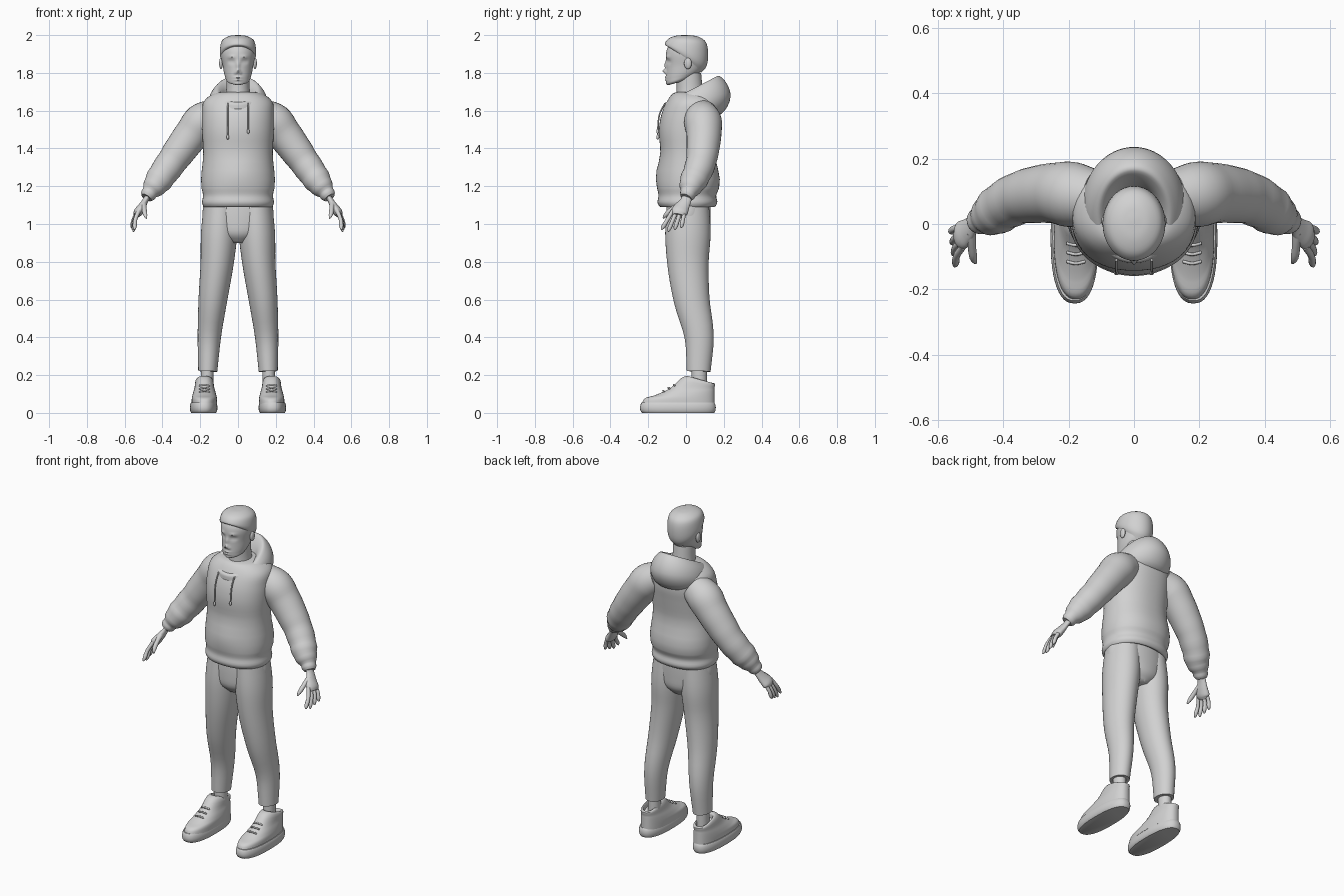
import bpy, bmesh, math
from mathutils import Vector, Matrix

cube = bpy.data.objects.get("Cube")
if cube:
    bpy.data.objects.remove(cube, do_unlink=True)

# One clay grey for the whole figure
grey = bpy.data.materials.new("light_grey")
grey.use_nodes = True
colour = (.64, .64, .64, 1)
grey.diffuse_color = colour
for node in grey.node_tree.nodes:
    if node.type == 'BSDF_PRINCIPLED':
        node.inputs["Base Color"].default_value = colour


def finish(name, bm):
    """Turn the bmesh into a smooth-shaded object."""
    bmesh.ops.recalc_face_normals(bm, faces=bm.faces[:])
    mesh = bpy.data.meshes.new(name)
    bm.to_mesh(mesh)
    bm.free()
    mesh.materials.append(grey)
    obj = bpy.data.objects.new(name, mesh)
    bpy.context.collection.objects.link(obj)
    bpy.ops.object.select_all(action='DESELECT')
    obj.select_set(True)
    bpy.context.view_layer.objects.active = obj
    bpy.ops.object.shade_smooth_by_angle(angle=math.radians(50))


def refine(rings, steps):
    """Smooth curve through the rings, without overshoot on short spans."""
    points = [Vector(ring) for ring in rings]
    spans = [(b - a).length for a, b in zip(points, points[1:])]
    slopes = [(b - a) / span for a, b, span in zip(points, points[1:], spans)]
    tangents = [slopes[0]]
    for before, after, near, far in zip(slopes, slopes[1:], spans, spans[1:]):
        tangents.append((before * far + after * near) / (near + far))
    tangents.append(slopes[-1])
    result = []
    for i, span in enumerate(spans):
        for step in range(steps):
            t = step / steps
            u = 1 - t
            result.append(points[i] * (u * u * (1 + 2 * t))
                          + points[i + 1] * (t * t * (3 - 2 * t))
                          + tangents[i] * (span * t * u * u)
                          - tangents[i + 1] * (span * t * t * u))
    return result + [points[-1]]


def skin(name, loops, bumps=()):
    """Join loops of points into a capped surface; bumps push its front outward on both sides."""
    bm = bmesh.new()
    rows = [[bm.verts.new(point) for point in loop] for loop in loops]
    for low, high in zip(rows, rows[1:]):
        for i in range(len(low)):
            bm.faces.new((low[i - 1], low[i], high[i], high[i - 1]))
    bm.faces.new(rows[0])
    bm.faces.new(rows[-1])
    for vert in bm.verts:
        x, y, z = vert.co
        if y < 0:
            for across, height, wide, tall, push in bumps:
                away = ((abs(x) - across) / wide) ** 2 + ((z - height) / tall) ** 2
                vert.co.y -= push * math.exp(-away)
    finish(name, bm)


def power(value, exponent):
    return math.copysign(abs(value) ** exponent, value)


def stack(name, rings, sides=48, boxy=1, steps=4, x=0, bumps=()):
    """Rings of half width, front y, back y, front z and, where tilted, back z."""
    rings = [ring if len(ring) == 5 else (*ring, ring[-1]) for ring in rings]
    loops = []
    for width, front, back, front_z, back_z in refine(rings, steps):
        loop = []
        for i in range(sides):
            angle = math.tau * i / sides
            t = (1 - power(math.cos(angle), boxy)) / 2
            loop.append((x + width * power(math.sin(angle), boxy),
                         front + (back - front) * t,
                         front_z + (back_z - front_z) * t))
        loops.append(loop)
    skin(name, loops, bumps)


def tube(name, rings, side=1, sides=24, flat=1, folds=0):
    """Limb through rings of x, y, z, radius; folds ripple it towards its end."""
    rings = refine(rings, 4)
    centres = [Vector((ring[0] * side, ring[1], ring[2])) for ring in rings]
    last = len(rings) - 1
    loops = []
    for i, centre in enumerate(centres):
        along = (centres[min(i + 1, last)] - centres[max(i - 1, 0)]).normalized()
        across = Vector((0, 1, 0))
        across = (across - along * across.dot(along)).normalized()
        through = along.cross(across) * flat
        radius = rings[i][3] * (1 + folds * math.sin(i * 1.5) * (i / last) ** 3)
        angles = [math.tau * j / sides for j in range(sides)]
        loops.append([centre + (across * math.cos(angle) + through * math.sin(angle)) * radius
                      for angle in angles])
    skin(name, loops)


def blob(name, location, size):
    bm = bmesh.new()
    bmesh.ops.create_uvsphere(bm, u_segments=20, v_segments=12, radius=1,
                              matrix=Matrix.LocRotScale(Vector(location), None, Vector(size)))
    finish(name, bm)


# Face: nose, nostrils, lips, chin, eye sockets, eyelids and brows
nose = [(0, 1.84, .01, .02, .01), (0, 1.81, .01, .01, .02), (.013, 1.8, .007, .007, .008)]
mouth = [(0, 1.776, .02, .005, .007), (0, 1.762, .02, .005, .006), (0, 1.74, .02, .01, .004)]
eyes = [(.035, 1.86, .016, .01, -.012), (.035, 1.86, .01, .006, .006), (.035, 1.885, .02, .007, .006)]

# Head, hair and neck
stack("head", [(.02, -.09, -.04, 1.735, 1.75), (.05, -.1, 0, 1.74, 1.76),
               (.07, -.106, .07, 1.77, 1.8), (.08, -.104, .1, 1.83, 1.84),
               (.09, -.102, .11, 1.92, 1.92), (.08, -.09, .1, 1.95)],
      sides=96, steps=10, bumps=nose + mouth + eyes)
stack("hair", [(.08, -.09, .08, 1.94, 1.8), (.093, -.108, .106, 1.945, 1.83),
               (.095, -.11, .117, 1.96, 1.9), (.084, -.09, .107, 1.983, 1.96),
               (.05, -.05, .07, 1.997, 1.99), (.01, 0, .02, 2)])
stack("neck", [(.08, -.06, .11, 1.6), (.063, -.05, .09, 1.7), (.06, -.05, .08, 1.8)])

# Hooded top with a pouch pocket on the belly
stack("hoodie_body", [(.17, -.11, .13, 1.1), (.18, -.135, .15, 1.09), (.19, -.15, .165, 1.11),
                      (.185, -.145, .16, 1.15), (.193, -.15, .175, 1.19),
                      (.184, -.135, .155, 1.38), (.19, -.143, .17, 1.5),
                      (.19, -.13, .18, 1.58), (.18, -.1, .17, 1.65),
                      (.13, -.07, .14, 1.69), (.08, -.04, .1, 1.7)],
      sides=64, boxy=.9, bumps=[(0, 1.27, .1, .07, .012)])
stack("hood", [(.12, -.09, .13, 1.6, 1.57), (.15, -.115, .19, 1.605, 1.585),
               (.157, -.12, .236, 1.62, 1.675), (.137, -.115, .208, 1.64, 1.755),
               (.11, -.1, .17, 1.645, 1.785), (.086, -.08, .14, 1.635, 1.755),
               (.075, -.06, .1, 1.61, 1.66)], sides=64)

# Trunk of the trousers joining both legs
stack("trouser_seat", [(.18, -.1, .13, 1.13), (.185, -.105, .13, 1.02),
                       (.15, -.1, .125, .95), (.06, -.06, .09, .9)])

for side, word in ((1, "left_"), (-1, "right_")):
    blob(word + "ear", (side * .09, .01, 1.85), (.01, .02, .03))

    # Drawstring, a little longer on the right
    end = 1.485 + side * .015
    tube(word + "drawstring", [(.054, -.11, 1.64, .004), (.054, -.137, 1.59, .004),
                               (.054, -.15, end, .004)], side, sides=8)
    blob(word + "drawstring_tip", (side * .054, -.15, end - .01), (.007, .007, .013))

    # Sleeve with gathered folds above the cuff
    tube(word + "sleeve", [(.12, .08, 1.58, .085), (.19, .09, 1.54, .1), (.24, .095, 1.48, .093),
                           (.3, .09, 1.4, .087), (.35, .08, 1.33, .08), (.4, .055, 1.26, .075),
                           (.435, .03, 1.21, .067), (.465, .015, 1.17, .046),
                           (.485, 0, 1.14, .033)], side, sides=32, folds=.08)

    # Hand with fanned fingers
    tube(word + "palm", [(.47, .01, 1.16, .028), (.49, 0, 1.125, .028), (.51, -.02, 1.09, .038),
                         (.53, -.036, 1.06, .043), (.54, -.04, 1.045, .03)], side, flat=.55)
    for i, finger in enumerate(("index", "middle", "ring", "little")):
        base = Vector((.525, -.07 + i * .021, 1.07))
        tip = Vector((.55 + i * .005, -.13 + i * .035, .96 + abs(i - 1) * .01))
        knuckle = (base + tip) / 2 + Vector((.007, 0, 0))
        tube(word + finger + "_finger", [(*base, .011), (*knuckle, .0105),
                                         (*tip.lerp(base, .1), .009), (*tip, .004)],
             side, sides=12)
    tube(word + "thumb", [(.5, -.025, 1.11, .016), (.497, -.065, 1.085, .013),
                          (.49, -.11, 1.045, .01), (.485, -.12, 1.03, .004)], side, sides=12)

    # Trouser leg and ankle
    tube(word + "trouser_leg", [(.09, .01, 1.12, .11), (.1, .01, .95, .12), (.11, .01, .8, .11),
                                (.133, .03, .6, .095), (.152, .07, .4, .077),
                                (.16, .067, .22, .063)], side, sides=40, flat=.8)
    tube(word + "ankle", [(.163, .07, .24, .04), (.163, .07, .1, .04)], side, flat=.85)

    # Shoe with a flat sole, rising tongue and bar laces
    stack(word + "shoe_sole", [(.066, -.232, .15, 0), (.071, -.24, .155, .01),
                               (.071, -.24, .155, .045), (.067, -.235, .15, .055)],
          boxy=.82, x=side * .182)
    stack(word + "shoe_upper", [(.068, -.234, .15, .045), (.067, -.222, .15, .073),
                                (.062, -.165, .15, .093, .105), (.053, -.085, .15, .13),
                                (.041, 0, .147, .195, .157), (.036, .014, .138, .194, .157),
                                (.033, .02, .128, .165, .13)], boxy=.85, x=side * .178)
    for i in range(4):
        y, z = -.115 + i * .028, .117 + i * .016
        tube(word + "shoe_lace", [(.15, y, z - .006, .005), (.178, y - .006, z, .005),
                                  (.206, y, z - .006, .005)], side, sides=8)
